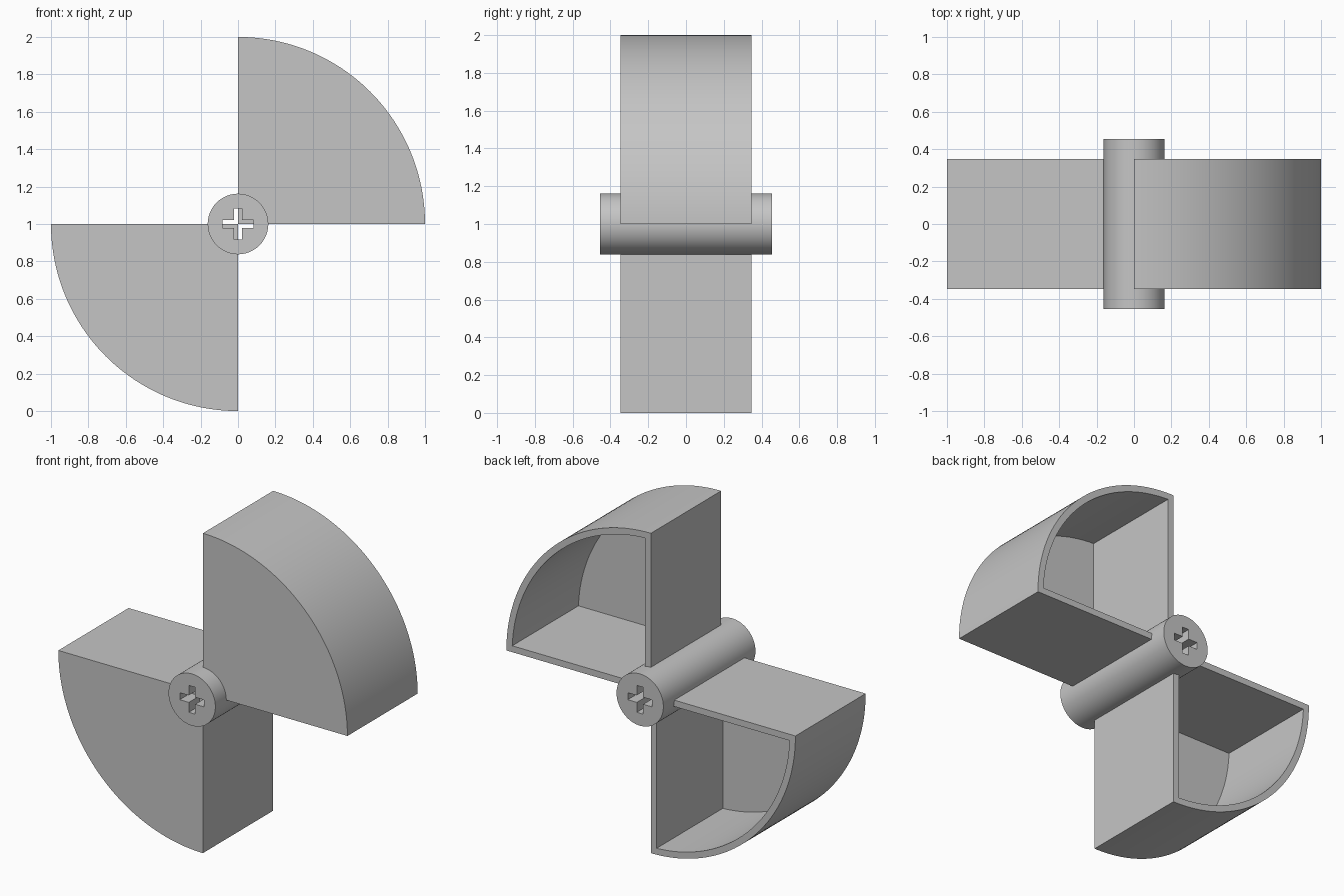
import bpy, bmesh, math
from mathutils import Matrix

if "Cube" in bpy.data.objects:
    bpy.data.objects.remove(bpy.data.objects["Cube"], do_unlink=True)

RADIUS, HALF_DEPTH, WALL = 1.0, 0.347, 0.04
HUB_RADIUS, HUB_HALF = 0.162, 0.455
AXLE = Matrix.Translation((0, 0, 1))

grey = bpy.data.materials.new("plain grey")
grey.use_nodes = True
colour = (0.56, 0.56, 0.56, 1)
grey.diffuse_color = colour
grey.node_tree.nodes["Principled BSDF"].inputs["Base Color"].default_value = colour


def finish(name, bm):
    bmesh.ops.recalc_face_normals(bm, faces=bm.faces)
    mesh = bpy.data.meshes.new(name)
    bm.to_mesh(mesh)
    bm.free()
    mesh.materials.append(grey)
    obj = bpy.data.objects.new(name, mesh)
    bpy.context.collection.objects.link(obj)
    bpy.ops.object.select_all(action='DESELECT')
    obj.select_set(True)
    bpy.context.view_layer.objects.active = obj
    bpy.ops.object.shade_smooth_by_angle(angle=math.radians(30))
    return obj


def sector(inset, steps=48):
    """Quarter disc outline, moved inwards by the inset."""
    r = RADIUS - inset
    start = math.asin(inset / r)
    sweep = math.pi / 2 - 2 * start
    arc = [start + sweep * i / steps for i in range(steps + 1)]
    return [(inset, inset)] + [(r * math.cos(a), r * math.sin(a)) for a in arc]


def blade(name, turn):
    """Quarter-round tray, closed at the front and open at the back."""
    bm = bmesh.new()

    def loop(inset, y):
        return [bm.verts.new((x, y, z)) for x, z in sector(inset)]

    loops = [loop(0, -HALF_DEPTH), loop(0, HALF_DEPTH),
             loop(WALL, HALF_DEPTH), loop(WALL, WALL - HALF_DEPTH)]
    for a, b in zip(loops, loops[1:]):
        for i in range(len(a)):
            bm.faces.new((a[i - 1], a[i], b[i], b[i - 1]))
    bm.faces.new(loops[0])
    bm.faces.new(loops[-1])
    bm.transform(AXLE @ Matrix.Rotation(turn, 4, 'Y'))
    return finish(name, bm)


def hub():
    """Cylinder pierced by a cross-shaped hole."""
    count = 96
    circle = [(HUB_RADIUS * math.cos(math.tau * i / count),
               HUB_RADIUS * math.sin(math.tau * i / count)) for i in range(count)]
    arm, half = 0.084, 0.022
    cross = []
    for q in range(4):
        c, s = round(math.cos(q * math.pi / 2)), round(math.sin(q * math.pi / 2))
        for x, y in ((arm, -half), (arm, half), (half, half)):
            cross.append((c * x - s * y, s * x + c * y))
    curve = bpy.data.curves.new("hub_outline", 'CURVE')
    curve.dimensions = '2D'
    curve.fill_mode = 'BOTH'
    curve.extrude = HUB_HALF
    for outline in (circle, cross):
        spline = curve.splines.new('POLY')
        spline.points.add(len(outline) - 1)
        for point, (x, y) in zip(spline.points, outline):
            point.co = (x, y, 0, 1)
        spline.use_cyclic_u = True
    helper = bpy.data.objects.new("hub_outline", curve)
    bpy.context.collection.objects.link(helper)
    graph = bpy.context.evaluated_depsgraph_get()
    mesh = bpy.data.meshes.new_from_object(helper.evaluated_get(graph))
    bm = bmesh.new()
    bm.from_mesh(mesh)
    bpy.data.objects.remove(helper, do_unlink=True)
    bpy.data.meshes.remove(mesh)
    bmesh.ops.remove_doubles(bm, verts=bm.verts, dist=1e-5)
    bm.transform(AXLE @ Matrix.Rotation(math.pi / 2, 4, 'X'))
    return finish("hub", bm)


blade("upper_blade", 0)
blade("lower_blade", math.pi)
hub()
